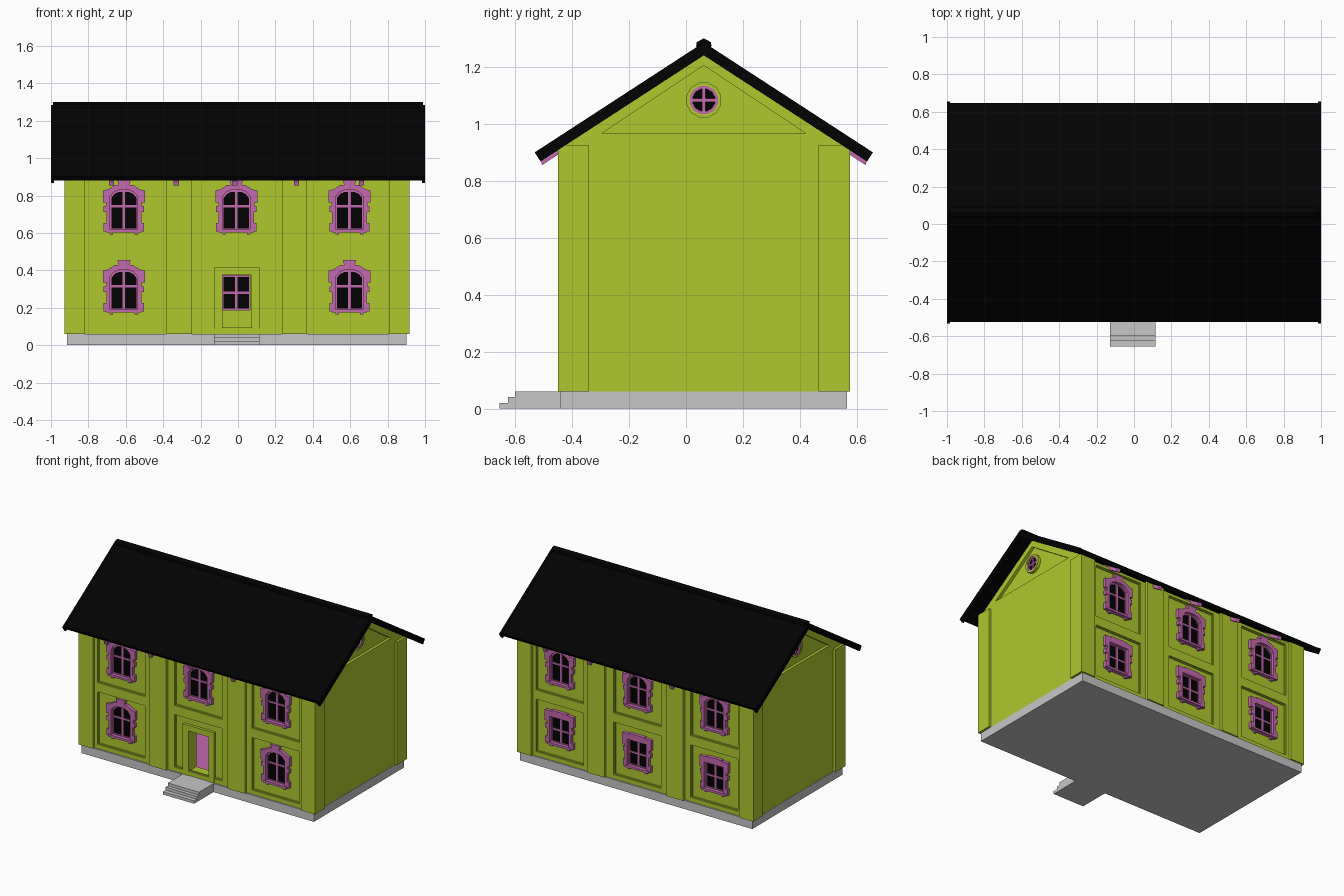
import bpy, math

if "Cube" in bpy.data.objects:
    bpy.data.objects.remove(bpy.data.objects["Cube"])

CX, CY = -0.006, 0.0625      # centre of the house body
FRONT = (math.pi / 2, 0, 0)
SIDE = (math.pi / 2, 0, math.pi / 2)


def material(name, rgb):
    m = bpy.data.materials.new(name)
    m.use_nodes = True
    m.diffuse_color = (*rgb, 1)
    m.node_tree.nodes["Principled BSDF"].inputs["Base Color"].default_value = (*rgb, 1)
    return m


green = material("lime_green", (0.43, 0.58, 0.027))
pink = material("mauve_pink", (0.55, 0.14, 0.42))
grey = material("stone_grey", (0.565, 0.565, 0.565))
black = material("soft_black", (0.0005, 0.0005, 0.0005))


def place(name, data, loc, rot=(0, 0, 0)):
    ob = bpy.data.objects.new(name, data)
    ob.location, ob.rotation_euler = loc, rot
    bpy.context.scene.collection.objects.link(ob)
    return ob


def profile(name, loops, depth, mat):
    """Mesh from a flat outline with optional holes, extruded to a depth."""
    cu = bpy.data.curves.new(name, 'CURVE')
    cu.dimensions, cu.fill_mode, cu.extrude = '2D', 'BOTH', depth / 2
    for pts in loops:
        sp = cu.splines.new('POLY')
        sp.points.add(len(pts) - 1)
        for p, (a, b) in zip(sp.points, pts):
            p.co = (a, b, 0, 1)
        sp.use_cyclic_u = True
    tmp = place(name + "_curve", cu, (0, 0, 0))
    bpy.context.view_layer.update()
    me = bpy.data.meshes.new_from_object(tmp.evaluated_get(bpy.context.evaluated_depsgraph_get()))
    bpy.data.objects.remove(tmp)
    bpy.data.curves.remove(cu)
    me.materials.clear()
    me.materials.append(mat)
    for f in me.polygons:
        f.use_smooth = False
        f.material_index = 0
    me.name = name
    return me


def rect(x0, x1, z0, z1):
    return [(x0, z0), (x1, z0), (x1, z1), (x0, z1)]


def mirrored(half):
    """Close a right-hand half outline by mirroring it."""
    return half + [(-x, z) for x, z in reversed(half) if x > 0]


def shift(pts, dx, dz):
    return [(x + dx, z + dz) for x, z in pts]


def shrink(pts, zc, k):
    return [(x * k, zc + (z - zc) * k) for x, z in pts]


def circle(r, n=12):
    return [(r * math.cos((i + .5) * math.tau / n), r * math.sin((i + .5) * math.tau / n)) for i in range(n)]


def box(name, x0, x1, y0, y1, z0, z1, mat):
    me = profile(name, [rect(x0, x1, y0, y1)], z1 - z0, mat)
    return place(name, me, (0, 0, (z0 + z1) / 2))


# Window outlines, for the lower storey
arch_hole = mirrored([(.074, .188), (.074, .365), (.056, .389), (.028, .402)])
flat_hole = rect(-.074, .074, .188, .372)
jamb = [(.09, .18), (.108, .18), (.108, .225), (.094, .225), (.094, .285), (.108, .285),
        (.108, .315), (.096, .315), (.096, .335), (.112, .335), (.112, .4)]
arch_outer = mirrored(jamb + [(.085, .405), (.05, .428), (.028, .428), (.036, .456)])
flat_outer = mirrored(jamb + [(.112, .41), (.06, .41), (.06, .418)])
UP = 0.428
BAYS = (-.604, -.003, .602)

# Plinth, floor and entrance steps
px, py = .907, .5025
ring = [rect(-px, px, -py, py), rect(-.84, .84, -.42, .42)]
place("plinth", profile("plinth", ring, .06, grey), (CX, CY, .03))
box("plinth_base", CX - .85, CX + .85, CY - .43, CY + .43, 0, .003, grey)
box("interior_floor", CX - .84, CX + .84, CY - .42, CY + .42, .003, .006, pink)
for i, y in enumerate((-.655, -.625, -.6)):
    box(f"entrance_step_{i + 1}", CX - .122, CX + .122, y, -.44, .02 * i, .02 * i + .02, grey)

# Window meshes shared by all bays
shapes = {}
for kind, outer, hole, top, mid in (("arched", arch_outer, arch_hole, .4, .315),
                                    ("flat", flat_outer, flat_hole, .37, .28)):
    bars = [rect(-.007, .007, .19, top), rect(-.072, .072, mid - .006, mid + .006)]
    shapes[kind] = (hole, [
        ("window_frame", profile("window_frame", [outer, hole], .034, pink), .484),
        ("window_glass", profile("window_glass", [hole], .008, black), .471),
        ("window_sash", profile("window_sash", [hole, shrink(hole, .29, .91)], .02, pink), .471),
        *[("window_bar", profile("window_bar", [b], .018, pink), .471) for b in bars]])
sill = profile("window_sill", [rect(-.094, .094, .175, .19)], .04, pink)
foot = profile("sill_foot", [rect(-.009, .009, .163, .177)], .03, pink)


def window(face, s, kind, bx, dz):
    parts = shapes[kind][1] + [("window_sill", sill, .486)]
    for name, me, d in parts:
        place(f"{face}_{name}", me, (CX + bx, CY + s * d, dz), FRONT)
    for dx in (-.066, .066):
        place(f"{face}_sill_foot", foot, (CX + bx + dx, CY + s * .484, dz), FRONT)


# Long walls: pierced inner layer and stepped outer layers with sunken panels
for face, s in (("front", -1), ("back", 1)):
    holes, panels, steps = [], [], []
    for bx in BAYS:
        for dz, z0, z1 in ((0, .09, .46), (UP, .525, .9)):
            panels.append(rect(bx - .185, bx + .185, z0, z1))
            steps.append(rect(bx - .179, bx + .179, z0 + .006, z1 - .006))
            if face == "front" and bx == BAYS[1] and dz == 0:
                holes.append(rect(-.078, .078, .09, .375))
                continue
            kind = "flat" if face == "back" and dz == 0 else "arched"
            holes.append(shift(shapes[kind][0], bx, dz))
            window(face, s, kind, bx, dz)
    wall = rect(-.9, .9, .06, .92)
    for name, cuts, d, depth in (("wall", holes, .4425, .07), ("panel_moulding", steps, .481, .007),
                                 ("wall_panelling", panels, .4885, .008)):
        place(f"{face}_{name}", profile(name, [wall] + cuts, depth, green), (CX, CY + s * d, 0), FRONT)
    # Pilasters at the middle and corners
    for side, t in (("left", 1), ("right", -1)):
        for name, a, b, d in (("pilaster", .24, .375, .47), ("corner_pilaster", .812, .922, .4025)):
            xs = sorted((CX + t * a, CX + t * b))
            ys = sorted((CY + s * d, CY + s * .5125))
            box(f"{face}_{side}_{name}", *xs, *ys, .06, .925, green)

# Door surround
surround = [(-.122, .06), (-.078, .06), (-.078, .375), (.078, .375), (.078, .06), (.122, .06),
            (.122, .415), (-.122, .415)]
place("door_surround", profile("door_surround", [surround], .02, green), (CX, CY - .4865, 0), FRONT)
box("door_threshold", CX - .078, CX + .078, CY - .49, CY - .41, .06, .09, green)

# Gable walls with sunken triangle and round window
gable = mirrored([(.4925, .06), (.4925, .93), (0, 1.25)])
triangle = [(-.36, .965), (.36, .965), (0, 1.205)]
for side, t in (("left", 1), ("right", -1)):
    def put(name, loops, d, depth, mat, z=0):
        place(f"{side}_{name}", profile(name, loops, depth, mat), (CX + t * d, CY, z), SIDE)
    put("gable_wall", [gable], .86, .05, green)
    put("gable_panelling", [gable, triangle], .895, .02, green)
    zc = 1.083
    put("round_window_surround", [circle(.063), circle(.051)], .893, .026, green, zc)
    put("round_window_frame", [circle(.051), circle(.04)], .892, .022, pink, zc)
    put("round_window_glass", [circle(.043)], .889, .008, black, zc)
    put("round_window_bar", [rect(-.006, .006, -.042, .042)], .891, .018, pink, zc)
    put("round_window_bar", [rect(-.042, .042, -.006, .006)], .891, .018, pink, zc)


# Roof slab, bargeboards and ridge
def roof_profile(apex, reach, thick):
    slope = .65
    n = math.hypot(1, slope)
    low = (reach, apex - slope * reach)
    top = (reach + thick * slope / n, low[1] + thick / n)
    return mirrored([low, top, (0, apex + thick * n)]) + [(0, apex)]


place("roof", profile("roof", [roof_profile(1.25, .57, .028)], 1.97, black), (0, CY, 0), SIDE)
for side, t in (("left", 1), ("right", -1)):
    place(side + "_bargeboard", profile("bargeboard", [roof_profile(1.24, .573, .038)], .016, black),
          (t * .992, CY, 0), SIDE)
ridge = mirrored([(.018, 1.255), (.027, 1.272), (.025, 1.286), (0, 1.3)])
place("ridge_cap", profile("ridge_cap", [ridge], 1.976, black), (0, CY, 0), SIDE)

# Rafter ends under the eaves
for face, s in (("front", -1), ("back", 1)):
    tail = [(s * d, 1.252 - .65 * d - h) for d, h in ((.44, 0), (.574, 0), (.568, .028), (.44, .028))]
    me = profile("rafter_end", [tail], .028, pink)
    for x in (-.676, -.33, -.018, .313, .66):
        place(face + "_rafter_end", me, (x, CY, 0), SIDE)
